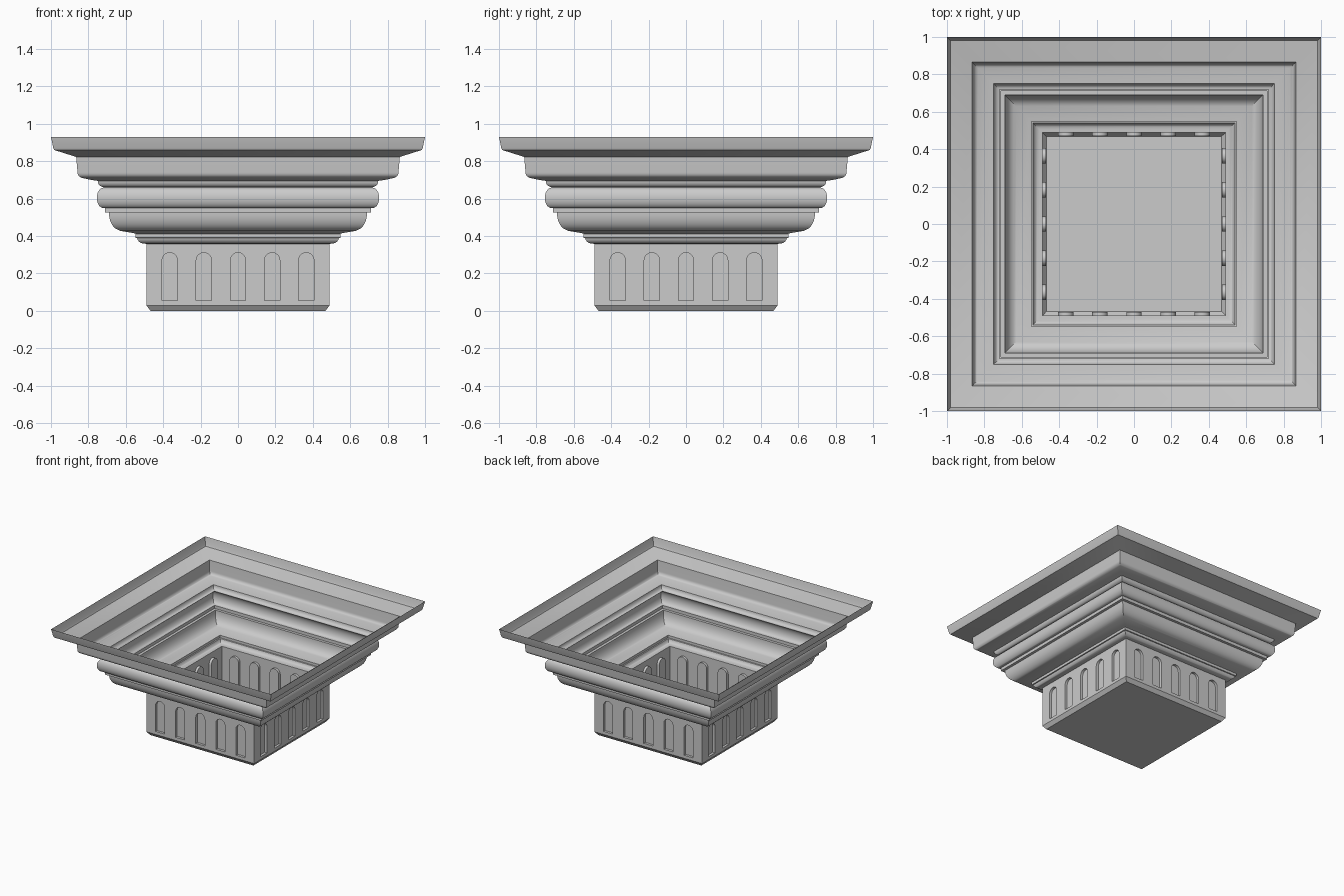
import bpy, bmesh, math
from mathutils import Matrix, Vector

cube = bpy.data.objects.get("Cube")
if cube:
    bpy.data.objects.remove(cube, do_unlink=True)

stone = bpy.data.materials.new("grey_stone")
stone.use_nodes = True
colour = (0.6, 0.6, 0.6, 1)
stone.diffuse_color = colour
stone.node_tree.nodes["Principled BSDF"].inputs["Base Color"].default_value = colour

HALF = 0.49                    # half width of the fluted block
WALL_LOW, WALL_TOP = 0.03, 0.358


def finish(name, bm):
    """Turn a bmesh into a smooth-shaded object with crisp edges."""
    bmesh.ops.remove_doubles(bm, verts=bm.verts, dist=0.0005)
    mesh = bpy.data.meshes.new(name)
    bm.to_mesh(mesh)
    bm.free()
    mesh.materials.append(stone)
    obj = bpy.data.objects.new(name, mesh)
    bpy.context.collection.objects.link(obj)
    bpy.ops.object.select_all(action='DESELECT')
    obj.select_set(True)
    bpy.context.view_layer.objects.active = obj
    bpy.ops.object.shade_smooth_by_angle(angle=math.radians(32))
    return obj


def arc(cx, cz, rx, rz, start, end, steps=8):
    """Points on an elliptical arc, angles in degrees."""
    angles = [math.radians(start + (end - start) * i / steps) for i in range(steps + 1)]
    return [(cx + rx * math.cos(a), cz + rz * math.sin(a)) for a in angles]


def square_sweep(name, profile, floor=False):
    """Sweep a (distance, height) profile round a square with mitred corners."""
    bm = bmesh.new()
    rings = [[bm.verts.new((sx * d, sy * d, z))
              for sx, sy in ((-1, -1), (1, -1), (1, 1), (-1, 1))] for d, z in profile]
    for low, high in zip(rings, rings[1:]):
        for k in range(4):
            n = (k + 1) % 4
            bm.faces.new((low[k], low[n], high[n], high[k]))
    if floor:
        bm.faces.new(rings[0][::-1])
    return finish(name, bm)


# Closed base with its chamfer
square_sweep("base_chamfer", [(0.468, 0), (HALF, WALL_LOW)], floor=True)

# Stacked mouldings, from the neck upward
neck = [(HALF, WALL_TOP)] + arc(0.503, 0.395, 0.037, 0.035, -90, -10, 6)
neck += [(0.547, 0.391), (0.547, 0.412), (0.56, 0.416)]
ovolo = [(0.63, 0.428)] + arc(0.63, 0.525, 0.06, 0.093, -75, 0)
fillet = [(0.712, 0.525), (0.712, 0.55)]
bead = arc(0.72, 0.604, 0.035, 0.054, -80, 80, 12)
throat = [(0.718, 0.66)] + arc(0.718, 0.695, 0.032, 0.033, -90, 0, 5)
corona = [(0.785, 0.7)] + arc(0.825, 0.74, 0.033, 0.03, -75, 0, 5) + [(0.865, 0.823)]
square_sweep("lower_mouldings", neck + ovolo + fillet)
square_sweep("bead_moulding", [fillet[-1]] + bead + throat)
square_sweep("corona_moulding", [throat[-1]] + corona)
square_sweep("top_cornice", [corona[-1], (0.982, 0.86), (0.988, 0.872), (1.0, 0.93)])

# Fluted wall: five arched recesses on each of four sides
PITCH, RADIUS, DEPTH = 0.1825, 0.041, 0.02
SILL, SPRING = 0.055, 0.27
bm = bmesh.new()
for side in range(4):
    turn = Matrix.Rotation(side * math.pi / 2, 3, 'Z')

    def vert(x, z, inset=0.0):
        return bm.verts.new(turn @ Vector((x, inset - HALF, z)))

    for i in range(-2, 3):
        c = i * PITCH
        left = -HALF if i == -2 else c - PITCH / 2
        right = HALF if i == 2 else c + PITCH / 2
        arch = arc(c, SPRING, RADIUS, RADIUS, 0, 180, 16)
        mid = len(arch) // 2
        # wall on either side of the arch
        right_half = [(c, WALL_LOW), (right, WALL_LOW), (right, WALL_TOP), (c, WALL_TOP)]
        right_half += arch[:mid + 1][::-1] + [(c + RADIUS, SILL), (c, SILL)]
        left_half = [(c, WALL_LOW), (c, SILL), (c - RADIUS, SILL)]
        left_half += arch[mid:][::-1] + [(c, WALL_TOP), (left, WALL_TOP), (left, WALL_LOW)]
        for outline in (right_half, left_half):
            bm.faces.new([vert(x, z) for x, z in outline])
        # recess sides and back
        loop = [(c - RADIUS, SILL), (c + RADIUS, SILL)] + arch
        bm.faces.new([vert(x, z, DEPTH) for x, z in loop])
        for a, b in zip(loop, loop[1:] + loop[:1]):
            bm.faces.new((vert(*a), vert(*b), vert(*b, DEPTH), vert(*a, DEPTH)))
finish("fluted_wall", bm)
